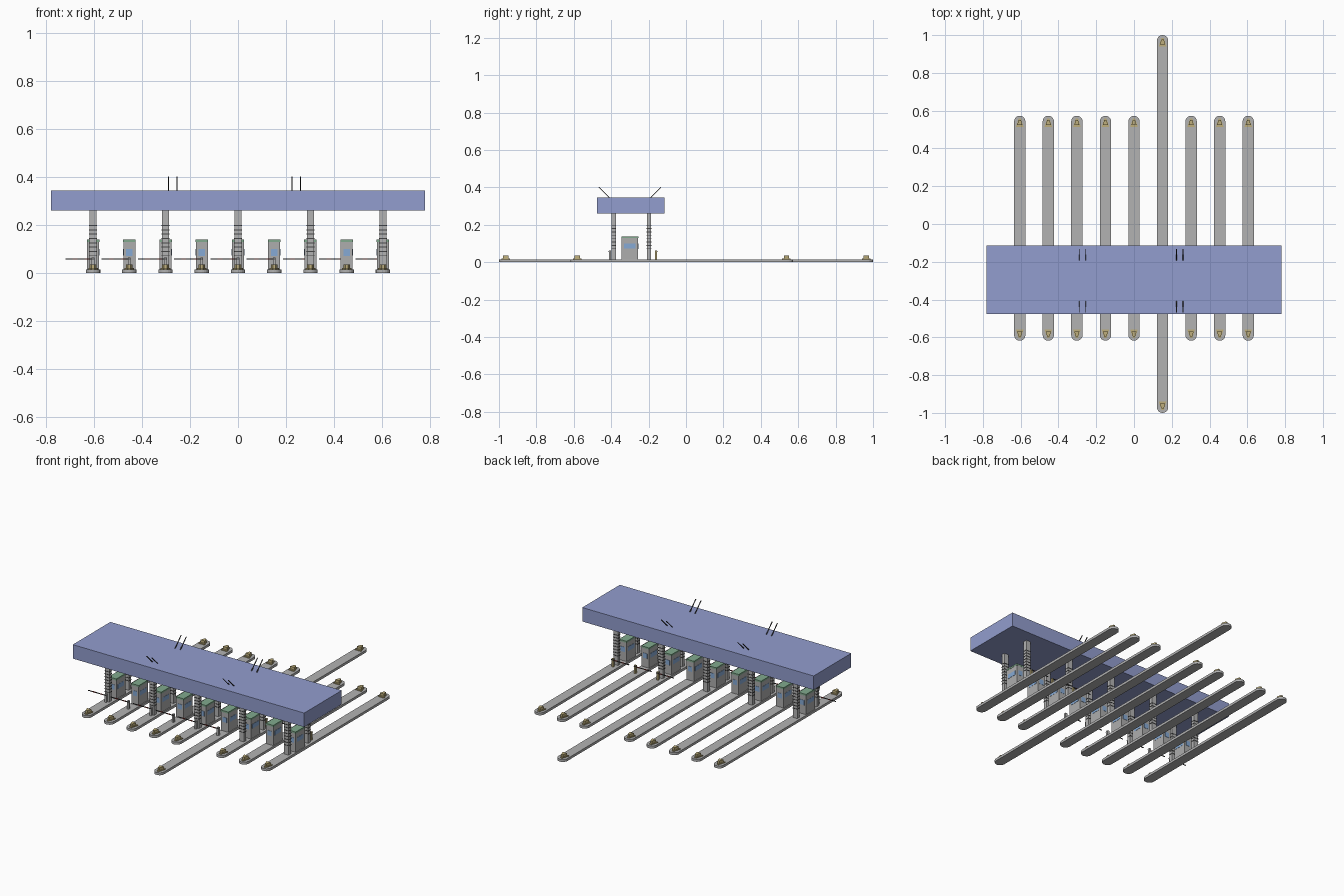
import bpy, bmesh, math
from mathutils import Matrix

if "Cube" in bpy.data.objects:
    bpy.data.objects.remove(bpy.data.objects["Cube"])

# --- colours ---
def mat(name, r, g, b):
    m = bpy.data.materials.new(name)
    m.diffuse_color = (r, g, b, 1)
    m.use_nodes = True
    m.node_tree.nodes["Principled BSDF"].inputs["Base Color"].default_value = m.diffuse_color
    return m

BLUE = mat("canopy blue", 0.29, 0.34, 0.62)
GREY = mat("concrete grey", 0.45, 0.45, 0.45)
STEEL = mat("booth grey", 0.42, 0.42, 0.42)
GREEN = mat("roof green", 0.22, 0.40, 0.27)
GLASS = mat("window blue", 0.24, 0.40, 0.66)
YELLOW = mat("safety yellow", 0.52, 0.43, 0.20)
DARK = mat("dark metal", 0.06, 0.06, 0.06)
RED = mat("barrier red", 0.35, 0.05, 0.04)

# --- helpers ---
def finish(name, bm, m):
    bmesh.ops.recalc_face_normals(bm, faces=bm.faces)
    me = bpy.data.meshes.new(name)
    bm.to_mesh(me)
    bm.free()
    me.materials.append(m)
    ob = bpy.data.objects.new(name, me)
    bpy.context.collection.objects.link(ob)
    return ob

def box(name, x, y, z, m, tilt=0):
    """Box from (min, max) ranges, optionally tilted about x through its centre."""
    bm = bmesh.new()
    mid = [(a + b) / 2 for a, b in (x, y, z)]
    size = [b - a for a, b in (x, y, z)]
    bmesh.ops.create_cube(bm, size=1, matrix=Matrix.Translation(mid)
                          @ Matrix.Rotation(tilt, 4, 'X') @ Matrix.Diagonal((*size, 1)))
    return finish(name, bm, m)

def around(c, h):
    return (c - h, c + h)

def prism(name, pts, z0, z1, m):
    bm = bmesh.new()
    f = bm.faces.new([bm.verts.new((x, y, z0)) for x, y in pts])
    ext = bmesh.ops.extrude_face_region(bm, geom=[f])
    for v in ext["geom"]:
        if isinstance(v, bmesh.types.BMVert):
            v.co.z = z1
    return finish(name, bm, m)

# --- canopy roof ---
box("canopy", (-0.78, 0.78), (-0.477, -0.115), (0.26, 0.345), BLUE)

STEP = 0.1512
DIVIDER = 5
R = 0.03
for i in range(9):
    x = (i - 4) * STEP
    y0, y1 = (-1.0, 1.0) if i == DIVIDER else (-0.618, 0.573)

    # traffic island with rounded ends
    pts = [(x + R * math.cos(math.pi * k / 10), y1 - R + R * math.sin(math.pi * k / 10))
           for k in range(11)]
    pts += [(x - R * math.cos(math.pi * k / 10), y0 + R - R * math.sin(math.pi * k / 10))
            for k in range(11)]
    prism("island", pts, 0, 0.015, GREY)

    # crash noses: low wedge with a taller block on each end
    for end, s in ((y0, 1), (y1, -1)):
        a = end + s * 0.014
        prism("nose_base", [(x - 0.006, a), (x + 0.006, a), (x + 0.02, a + s * 0.045),
                            (x - 0.02, a + s * 0.045)], 0.015, 0.021, YELLOW)
        prism("nose_block", [(x - 0.006, a + s * 0.008), (x + 0.006, a + s * 0.008),
                             (x + 0.014, a + s * 0.036), (x - 0.014, a + s * 0.036)],
              0.015, 0.036, YELLOW)

    # booth with roof and windows
    yb = -0.30
    box("booth", around(x, 0.025), around(yb, 0.044), (0.015, 0.129), STEEL)
    box("booth_roof", around(x, 0.026), around(yb, 0.045), (0.129, 0.139), GREEN)
    box("booth_side_window", around(x, 0.0262), around(yb, 0.031), (0.073, 0.100), GLASS)
    box("booth_end_window", around(x, 0.014), around(yb, 0.0455), (0.07, 0.100), GLASS)

    # barrier post and arm, at the exit side of each direction
    front = i <= DIVIDER
    yp = -0.406 if front else -0.16
    box("barrier_post", around(x, 0.006), around(yp, 0.006), (0.015, 0.064),
        GREY if front else YELLOW)
    ya = yp + (-0.008 if front else 0.008)
    box("barrier_arm", (x - 0.115, x + 0.006), around(ya, 0.002), (0.057, 0.061), DARK)
    for k in (1, 3):
        box("barrier_stripe", around(x - 0.025 * k, 0.010), around(ya, 0.0024),
            (0.0566, 0.0614), RED)

    # paired columns with thin bands on every second island
    if i % 2 == 0:
        for yc in (-0.386, -0.198):
            box("column", around(x, 0.015), around(yc, 0.011), (0.015, 0.26), GREY)
            for k in range(8):
                z = 0.07 + k * 0.018
                box("column_band", around(x, 0.0165), around(yc, 0.0125), (z, z + 0.004), DARK)

# --- slanted rods on the canopy edges ---
for x in (-0.29, -0.255, 0.225, 0.26):
    for yc, s in ((-0.437, 1), (-0.163, -1)):
        box("roof_rod", around(x, 0.002), around(yc, 0.002), (0.331, 0.414), DARK,
            s * math.radians(45))
